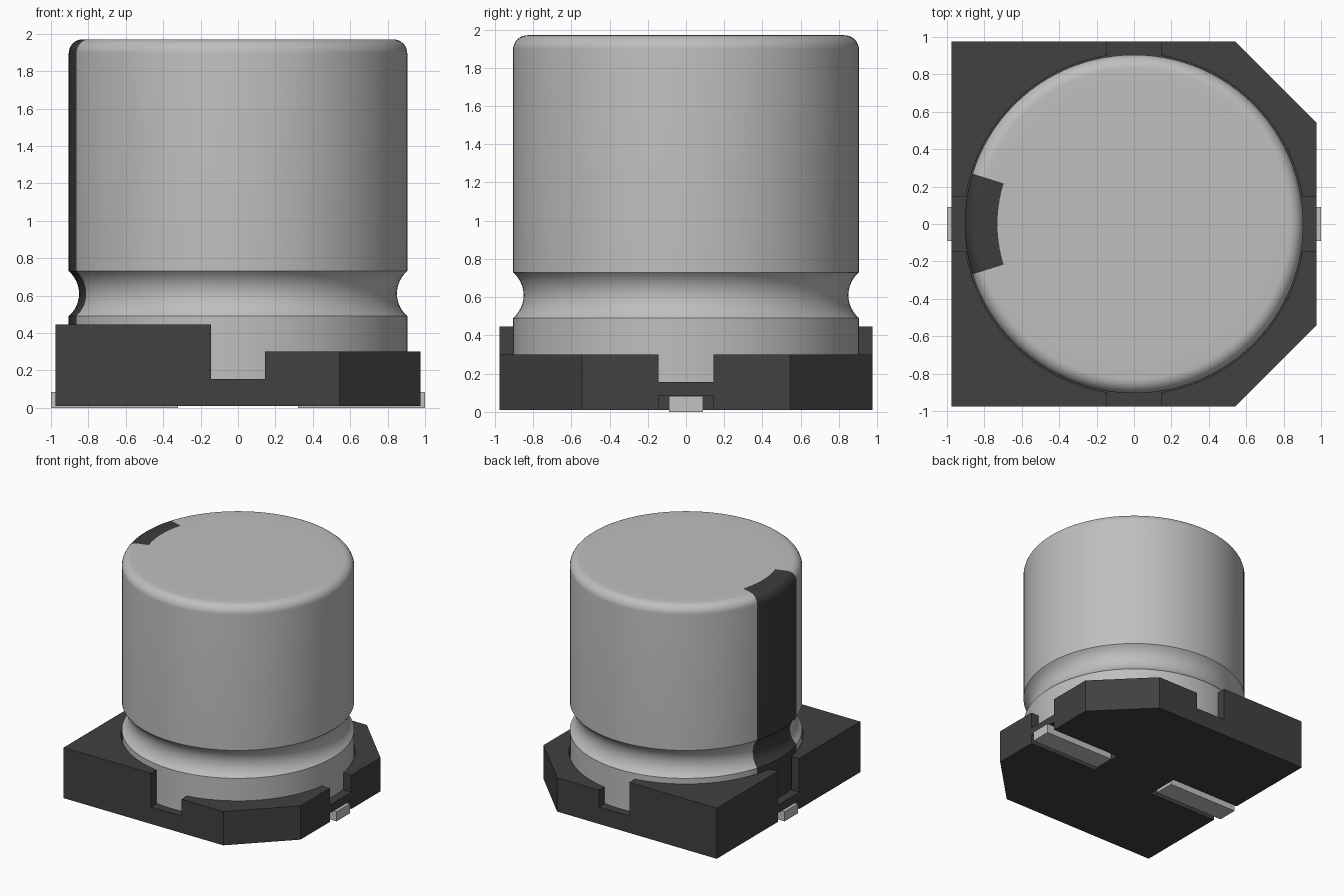
import bpy, bmesh, math

default = bpy.data.objects.get("Cube")
if default:
    bpy.data.objects.remove(default, do_unlink=True)


def material(name, value):
    m = bpy.data.materials.new(name)
    m.use_nodes = True
    m.diffuse_color = (*value, 1)
    bsdf = next(n for n in m.node_tree.nodes if n.type == 'BSDF_PRINCIPLED')
    bsdf.inputs["Base Color"].default_value = (*value, 1)
    return m


aluminium = material("aluminium", (0.52, 0.52, 0.52))
black_plastic = material("black plastic", (0.052, 0.052, 0.052))
stripe_black = material("stripe black", (0.045, 0.045, 0.045))
pin_metal = material("pin metal", (0.54, 0.54, 0.53))


def make_object(name, bm, *mats):
    bmesh.ops.recalc_face_normals(bm, faces=bm.faces)
    me = bpy.data.meshes.new(name)
    bm.to_mesh(me)
    bm.free()
    for m in mats:
        me.materials.append(m)
    ob = bpy.data.objects.new(name, me)
    bpy.context.collection.objects.link(ob)
    return ob


def prism(name, outline, z0, z1, *mats):
    """Extrude a flat outline from z0 to z1."""
    bm = bmesh.new()
    face = bm.faces.new([bm.verts.new((x, y, z0)) for x, y in outline])
    top = bmesh.ops.extrude_face_region(bm, geom=[face])["geom"]
    bmesh.ops.translate(bm, vec=(0, 0, z1 - z0),
                        verts=[g for g in top if isinstance(g, bmesh.types.BMVert)])
    return make_object(name, bm, *mats)


def block(name, x0, x1, y0, y1, z0, z1, *mats):
    return prism(name, [(x0, y0), (x1, y0), (x1, y1), (x0, y1)], z0, z1, *mats)


def activate(ob):
    bpy.ops.object.select_all(action='DESELECT')
    ob.select_set(True)
    bpy.context.view_layer.objects.active = ob


def cut(ob, cutter):
    mod = ob.modifiers.new("cut", 'BOOLEAN')
    mod.operation = 'DIFFERENCE'
    mod.solver = 'EXACT'
    mod.object = cutter
    cutter.hide_render = True
    activate(ob)
    bpy.ops.object.modifier_apply(modifier=mod.name)
    bpy.data.objects.remove(cutter, do_unlink=True)


# Base: square tray with two chamfered corners on the +x side
H, C = 0.975, 0.543
FLOOR, LOW, HIGH = 0.155, 0.30, 0.445
NOTCH = 0.145
base = prism("base", [(-H, -H), (C, -H), (H, -C), (H, C), (C, H), (-H, H)],
             0.01, HIGH, black_plastic)

# Round well, low half, and cross-shaped notches
well = [(0.912 * math.cos(math.tau * i / 96), 0.912 * math.sin(math.tau * i / 96))
        for i in range(96)]
cut(base, prism("well_cutter", well, FLOOR, 0.6))
cut(base, block("low_side_cutter", 0, 1.2, -1.2, 1.2, LOW, 0.7))
cut(base, block("side_notch_cutter", -1.2, 1.2, -NOTCH, NOTCH, FLOOR, 0.8))
cut(base, block("front_notch_cutter", -NOTCH, NOTCH, -1.2, 1.2, FLOOR, 0.8))

# Pins lie in open channels on the underside
for side, s in (("left", 1), ("right", -1)):
    xs = sorted((s * 0.30, s * 1.2))
    cut(base, block("channel_cutter", *xs, -NOTCH, NOTCH, -0.1, 0.086))
    xs = sorted((s * 0.32, s * 1.0))
    block(side + "_pin", *xs, -0.09, 0.09, 0.0, 0.083, pin_metal)

# Can profile (radius, height): straight foot, crimp groove, wall, rounded rim, lid
R, TOP, RIM = 0.905, 1.97, 0.075
profile = [(R, FLOOR), (R, 0.49)]
GR = 0.158
half = math.asin(0.12 / GR)
for i in range(1, 12):
    a = -half + 2 * half * i / 12
    profile.append((R + GR * math.cos(half) - GR * math.cos(a), 0.61 + GR * math.sin(a)))
profile.append((R, 0.73))
for i in range(9):
    a = math.pi / 2 * i / 8
    profile.append((R - RIM + RIM * math.cos(a), TOP - RIM + RIM * math.sin(a)))
profile.append((0.73, TOP))

# Revolve the profile; the polarity stripe covers ten of the 104 segments
SEGS, STRIPE = 104, 5
bm = bmesh.new()
rings = [[bm.verts.new((r * math.cos(math.tau * i / SEGS),
                        r * math.sin(math.tau * i / SEGS), z)) for i in range(SEGS)]
         for r, z in profile]
for lower, upper in zip(rings, rings[1:]):
    for i in range(SEGS):
        j = (i + 1) % SEGS
        f = bm.faces.new((lower[i], lower[j], upper[j], upper[i]))
        f.material_index = int(abs(i + 0.5 - SEGS / 2) < STRIPE)
bm.faces.new(rings[-1])
bm.faces.new(rings[0][::-1])
can = make_object("can", bm, aluminium, stripe_black)
activate(can)
bpy.ops.object.shade_smooth_by_angle(angle=math.radians(30))
